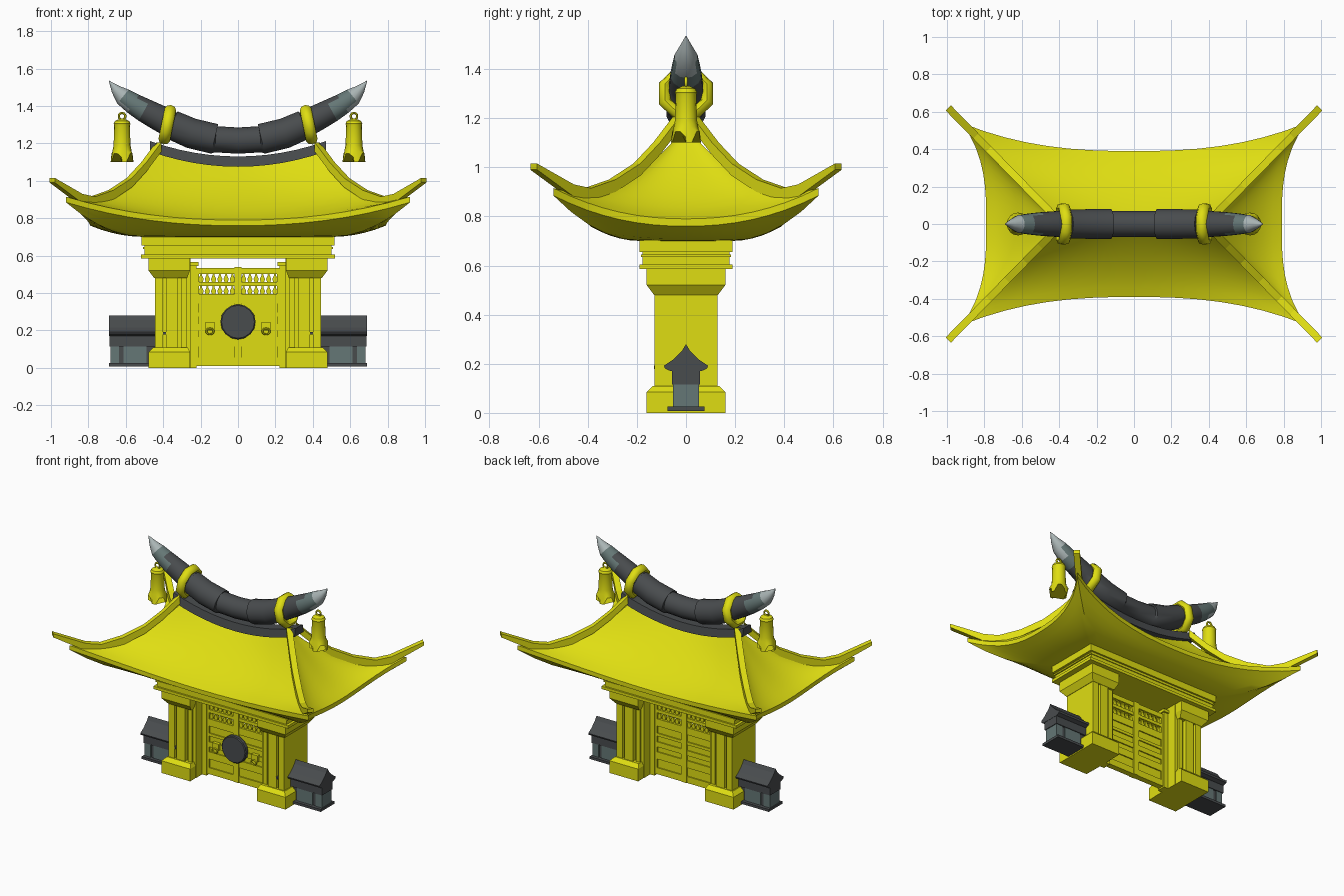
import bpy, bmesh, math
from mathutils import Vector, Matrix

if "Cube" in bpy.data.objects:
    bpy.data.objects.remove(bpy.data.objects["Cube"])


def material(name, rgb):
    m = bpy.data.materials.new(name)
    m.diffuse_color = (*rgb, 1)
    m.use_nodes = True
    m.node_tree.nodes["Principled BSDF"].inputs["Base Color"].default_value = m.diffuse_color
    return m


YELLOW = material("yellow", (0.74, 0.73, 0.006))
DARK = material("charcoal", (0.066, 0.072, 0.076))
MID = material("grey_green", (0.13, 0.185, 0.18))
LIGHT = material("pale_grey", (0.40, 0.46, 0.46))


def mesh(name, verts, faces, mat, smooth=None):
    bm = bmesh.new()
    vs = [bm.verts.new(v) for v in verts]
    for f in faces:
        bm.faces.new([vs[i] for i in f])
    bmesh.ops.remove_doubles(bm, verts=bm.verts, dist=1e-5)
    bmesh.ops.recalc_face_normals(bm, faces=bm.faces)
    me = bpy.data.meshes.new(name)
    bm.to_mesh(me)
    bm.free()
    me.materials.append(mat)
    ob = bpy.data.objects.new(name, me)
    bpy.context.collection.objects.link(ob)
    if smooth:
        bpy.ops.object.select_all(action='DESELECT')
        ob.select_set(True)
        bpy.context.view_layer.objects.active = ob
        bpy.ops.object.shade_smooth_by_angle(angle=math.radians(smooth))
    return ob


def loft(name, rings, mat, smooth=None, closed=False):
    """Skin a list of equal-sized rings; cap the ends unless closed."""
    n, k = len(rings[0]), len(rings)
    faces = []
    for i in range(k if closed else k - 1):
        for j in range(n):
            a, b = i * n, ((i + 1) % k) * n
            faces.append((a + j, a + (j + 1) % n, b + (j + 1) % n, b + j))
    if not closed:
        faces += [tuple(range(n)), tuple(range((k - 1) * n, k * n))]
    return mesh(name, [v for r in rings for v in r], faces, mat, smooth)


def rect(x0, x1, y0, y1, z):
    return [(x0, y0, z), (x1, y0, z), (x1, y1, z), (x0, y1, z)]


def box(name, x0, x1, y0, y1, z0, z1, mat=YELLOW):
    return loft(name, [rect(x0, x1, y0, y1, z0), rect(x0, x1, y0, y1, z1)], mat)


def circle(x, y, z, r, n):
    return [(x + r * math.cos(2 * math.pi * i / n), y + r * math.sin(2 * math.pi * i / n), z)
            for i in range(n)]


def torus(name, c, ry, rz, r, n, k, tilt=0.0, axis='X'):
    rot = Matrix.Rotation(tilt, 3, 'Y') @ Matrix.Rotation(math.pi / 2 if axis == 'Y' else 0, 3, 'Z')
    rings = []
    for i in range(n):
        a = 2 * math.pi * (i + 0.5) / n
        ring = []
        for j in range(k):
            b = 2 * math.pi * j / k
            p = Vector((r * 1.2 * math.sin(b), (ry + r * math.cos(b)) * math.cos(a),
                        (rz + r * math.cos(b)) * math.sin(a)))
            ring.append(Vector(c) + rot @ p)
        rings.append(ring)
    return loft(name, rings, YELLOW, 50, True)


# Curved hip roof: each panel runs ridge -> eave -> underside
N, M, K = 16, 8, 5


def roof_point(side, u, row):
    q = abs(u)
    if side:
        R = Vector((0.40, 0, 1.17))
        E = Vector((0.79 + 0.13 * q ** 3, 0.54 * u, 0.79 + 0.125 * q ** 2.2))
        B = Vector((0.50, 0.185 * u, 0.70))
        c = 0.25 + 0.2 * q * q
    else:
        R = Vector((0.40 * u, 0, 1.08 + 0.09 * u * u))
        E = Vector((0.92 * u, -0.39 - 0.15 * q ** 2.5, 0.79 + 0.125 * q ** 2.2))
        B = Vector((0.50 * u, -0.185, 0.70))
        c = 0.15 + 0.3 * q * q
    if row <= M:
        v = row / M
        p = R.lerp(E, v)
        p.z -= c * v * (1 - v)
    else:
        s = (row - M - 1) / K
        p = (E - Vector((0, 0, 0.03))).lerp(B, s)
        p.z -= (0.06 + 0.12 * q * q) * s * (1 - s)
    return p


verts, faces = [], []
rows = M + K + 2
for side in (0, 1):
    for s in (-1, 1):
        base = len(verts)
        for r in range(rows):
            for i in range(N + 1):
                p = roof_point(side, 2 * i / N - 1, r)
                verts.append((s * p.x, s * p.y, p.z))
        for r in range(rows - 1):
            for i in range(N):
                a = base + r * (N + 1) + i
                if side and r == 0:
                    faces.append((base, a + N + 1, a + N + 2))
                else:
                    faces.append((a, a + 1, a + N + 2, a + N + 1))
mesh("roof", verts, faces, YELLOW, 35)

# Hip rails with upturned tips
rail = [(0.04, 1.205), (0.12, 1.10), (0.20, 1.015), (0.30, 0.95), (0.40, 0.915), (0.47, 0.93), (0.62, 1.015)]
for sx in (-1, 1):
    for sy in (-1, 1):
        rings = []
        for y, z in rail:
            x, w, h = 0.385 + 0.98 * y, 0.014, 0.05 if y < 0.6 else 0.025
            rings.append([(sx * (x + a * w), sy * (y - a * w), zz)
                          for a, zz in ((-1, z - h), (1, z - h), (1, z), (-1, z))])
        loft("hip_rail", rings, YELLOW)

# Dark ridge cap
rings = []
for i in range(13):
    x = -0.47 + 0.94 * i / 12
    z = 1.075 + 0.37 * x * x
    rings.append([(x, -0.05, z), (x, 0.05, z), (x, 0.04, z + 0.055), (x, -0.04, z + 0.055)])
loft("ridge_cap", rings, DARK, 30)

# Horned beam: stations of x, centre height, radius
half = [(0.12, 1.222, 0.07), (0.125, 1.224, 0.081), (0.25, 1.254, 0.081), (0.355, 1.30, 0.078),
        (0.36, 1.303, 0.07), (0.42, 1.335, 0.07), (0.50, 1.377, 0.064), (0.56, 1.412, 0.057),
        (0.615, 1.45, 0.048), (0.655, 1.49, 0.026), (0.69, 1.535, 0.001)]
st = [(-x, z, r) for x, z, r in reversed(half)] + [(0, 1.215, 0.07)] + half
rings = []
for i, (x, z, r) in enumerate(st):
    a, b = st[max(i - 1, 0)], st[min(i + 1, len(st) - 1)]
    t = Vector((b[0] - a[0], 0, b[1] - a[1])).normalized()
    up = Vector((-t.z, 0, t.x))
    rings.append([Vector((x, 0, z)) + r * (up * math.cos(j * math.pi / 7) + Vector((0, 1, 0)) * math.sin(j * math.pi / 7))
                  for j in range(14)])
horn = loft("horn_beam", rings, DARK, 40)
horn.data.materials.append(MID)
horn.data.materials.append(LIGHT)
for p in horn.data.polygons:
    ax = abs(p.center.x)
    p.material_index = 2 if ax > 0.605 else 1 if ax > 0.51 else 0

for s in (-1, 1):
    # Ring round the horn
    torus("horn_ring", (s * 0.378, 0, 1.30), 0.093, 0.09, 0.026, 8, 8, -s * 0.2)
    # Hanging bell with ragged skirt
    torus("bell_loop", (s * 0.62, 0, 1.345), 0.018, 0.018, 0.006, 10, 6, 0, 'Y')
    rings = [circle(s * 0.62, 0, z, r, 16) for z, r in
             ((1.33, 0.015), (1.32, 0.038), (1.305, 0.045), (1.295, 0.042), (1.19, 0.045), (1.165, 0.05))]
    rings.append([(x, y, 1.10 if i % 4 < 2 else 1.145) for i, (x, y, z) in
                  enumerate(circle(s * 0.62, 0, 0, 0.061, 16))])
    loft("bell", rings, YELLOW, 40)

# Stepped lintel
for w, d, z0, z1 in ((0.515, 0.19, 0.655, 0.702), (0.50, 0.178, 0.602, 0.655), (0.518, 0.19, 0.585, 0.605)):
    box("lintel", -w, w, -d, d, z0, z1)
box("lintel_band", -0.508, 0.508, -0.184, 0.184, 0.635, 0.645)


def sided(name, s, x0, x1, *rest):
    return box(name, min(s * x0, s * x1), max(s * x0, s * x1), *rest)


for s in (-1, 1):
    # Column with stepped shaft, base and capital
    sided("column_core", s, 0.255, 0.44, -0.10, 0.10, 0.0, 0.585)
    sided("column_outer_strip", s, 0.40, 0.445, -0.128, 0.128, 0.0, 0.585)
    sided("column_middle_strip", s, 0.32, 0.385, -0.128, 0.128, 0.0, 0.585)
    sided("column_inner_strip", s, 0.275, 0.305, -0.115, 0.115, 0.0, 0.585)
    sided("column_latch", s, 0.385, 0.40, -0.13, -0.10, 0.178, 0.192, DARK)
    for name, levels in (("column_base", ((0, 0), (0.085, 0), (0.11, 0.025))),
                         ("column_capital", ((0.48, 0.03), (0.52, 0), (0.585, 0)))):
        loft(name, [rect(s * (0.257 + i * 0.5), s * (0.478 - i), -0.16 + i, 0.16 - i, z) for z, i in levels], YELLOW)
    # Door jamb and hinge block
    sided("door_jamb", s, 0.222, 0.26, -0.03, 0.03, 0.0, 0.545)
    sided("hinge_block", s, 0.212, 0.26, -0.04, 0.04, 0.545, 0.565)

    # Door leaf: panel, stiles, rails
    sided("door_panel", s, 0.0, 0.222, -0.012, 0.012, 0.01, 0.39)
    sided("door_centre_stile", s, 0.0, 0.02, -0.024, 0.024, 0.01, 0.54)
    sided("door_outer_stile", s, 0.208, 0.222, -0.022, 0.022, 0.01, 0.53)
    for z0, z1 in ((0.01, 0.055), (0.115, 0.165), (0.20, 0.235), (0.275, 0.295), (0.345, 0.395),
                   (0.438, 0.46), (0.503, 0.535)):
        sided("door_rail", s, 0.0, 0.222, -0.02, 0.02, z0, z1)
    # Lattice of tapered balusters
    for z0, z1 in ((0.395, 0.44), (0.46, 0.505)):
        for i in range(6):
            x = s * (0.03 + 0.0335 * i)
            loft("lattice_bar", [rect(x - w, x + w, -0.01, 0.01, z) for z, w in
                                 ((z0, 0.009), (z0 + 0.015, 0.014), (z1 - 0.008, 0.004), (z1, 0.007))], YELLOW)
    # Knocker
    sided("knocker_plate", s, 0.125, 0.175, -0.035, -0.01, 0.20, 0.245)
    torus("knocker_ring", (s * 0.15, -0.04, 0.195), 0.02, 0.016, 0.005, 10, 6, 0, 'Y')

    # Small roofed side wall
    prof = [(0, 0.28), (0.015, 0.255), (0.055, 0.215), (0.09, 0.192), (0.085, 0.18), (0.062, 0.17)]
    prof += [(-y, z) for y, z in reversed(prof[1:])]
    loft("side_wall_roof", [[(s * x, y, z) for y, z in prof] for x in (0.44, 0.69)], DARK)
    sided("side_wall_body", s, 0.44, 0.68, -0.047, 0.047, 0.02, 0.18, DARK)
    sided("side_wall_beam", s, 0.44, 0.688, -0.058, 0.058, 0.115, 0.175, DARK)
    sided("side_wall_foot", s, 0.44, 0.69, -0.075, 0.075, 0.008, 0.025, DARK)
    for x0, x1 in ((0.49, 0.612), (0.635, 0.683)):
        sided("side_wall_panel", s, x0, x1, -0.053, 0.053, 0.025, 0.115, MID)

# Round dark boss on the door front
rings = [[(r * math.cos(i * math.pi / 8), y, 0.246 + r * math.sin(i * math.pi / 8)) for i in range(16)]
         for y, r in ((-0.022, 0.094), (-0.045, 0.094), (-0.05, 0.088))]
loft("door_boss", rings, DARK)
